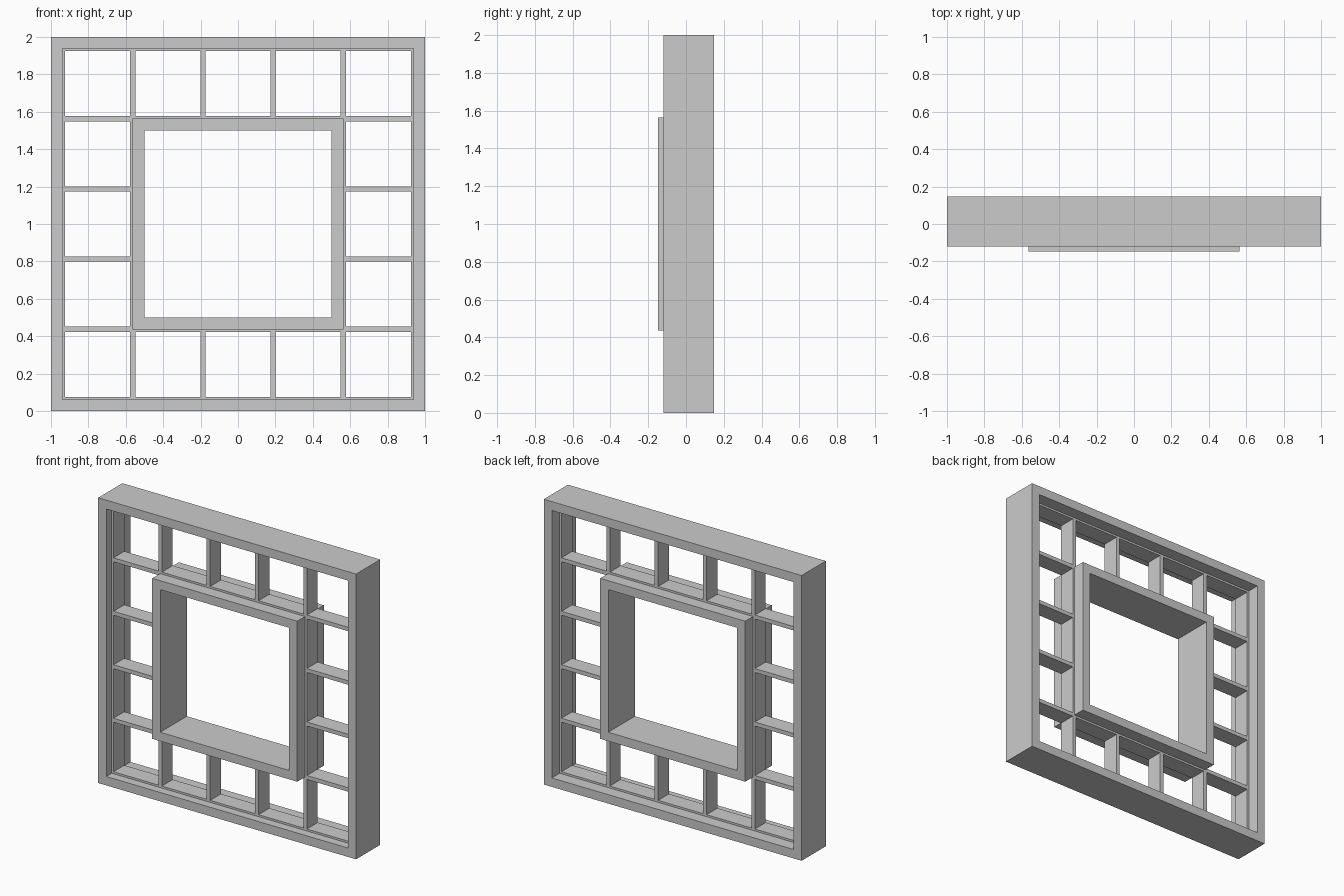
import bpy

if "Cube" in bpy.data.objects:
    bpy.data.objects.remove(bpy.data.objects["Cube"])

CZ = 1.0          # height of the window centre
T = 0.014         # half thickness of a lattice bar
LY = (-0.06, 0.06)  # lattice depth range


def box(name, x, y, z):
    """Box from (min, max) ranges."""
    verts = [(a, b, c) for a in x for b in y for c in z]
    faces = [(0, 1, 3, 2), (4, 6, 7, 5), (0, 4, 5, 1),
             (2, 3, 7, 6), (0, 2, 6, 4), (1, 5, 7, 3)]
    mesh = bpy.data.meshes.new(name)
    mesh.from_pydata(verts, [], faces)
    obj = bpy.data.objects.new(name, mesh)
    bpy.context.collection.objects.link(obj)
    return obj


def square_frame(name, outer, inner, y):
    """Square ring centred on the window, with depth range y."""
    corners = [(-1, -1), (1, -1), (1, 1), (-1, 1)]
    verts = [(r * cx, d, CZ + r * cz)
             for d in y for r in (outer, inner) for cx, cz in corners]
    faces = []
    for i in range(4):
        j = (i + 1) % 4
        faces += [(i, j, 4 + j, 4 + i), (8 + j, 8 + i, 12 + i, 12 + j),
                  (j, i, 8 + i, 8 + j), (4 + i, 4 + j, 12 + j, 12 + i)]
    mesh = bpy.data.meshes.new(name)
    mesh.from_pydata(verts, [], faces)
    obj = bpy.data.objects.new(name, mesh)
    bpy.context.collection.objects.link(obj)
    return obj


# Thick outer frame and the raised inner frame
square_frame("outer_frame", 1.0, 0.9375, (-0.12, 0.147))
square_frame("inner_frame", 0.5625, 0.5, (-0.147, 0.147))

# Lattice borders against the outer and inner frames
square_frame("lattice_outer_border", 0.94, 0.9375 - T, LY)
square_frame("lattice_inner_border", 0.5625 + T, 0.56, LY)

# Lattice bars crossing the space between the two frames
for c in (-0.5625, -0.1875, 0.1875, 0.5625):
    for s in (-1, 1):
        span = sorted((s * 0.56, s * 0.93))
        box("lattice_upright", (c - T, c + T), LY, [CZ + v for v in span])
        box("lattice_crossbar", span, LY, (CZ + c - T, CZ + c + T))
